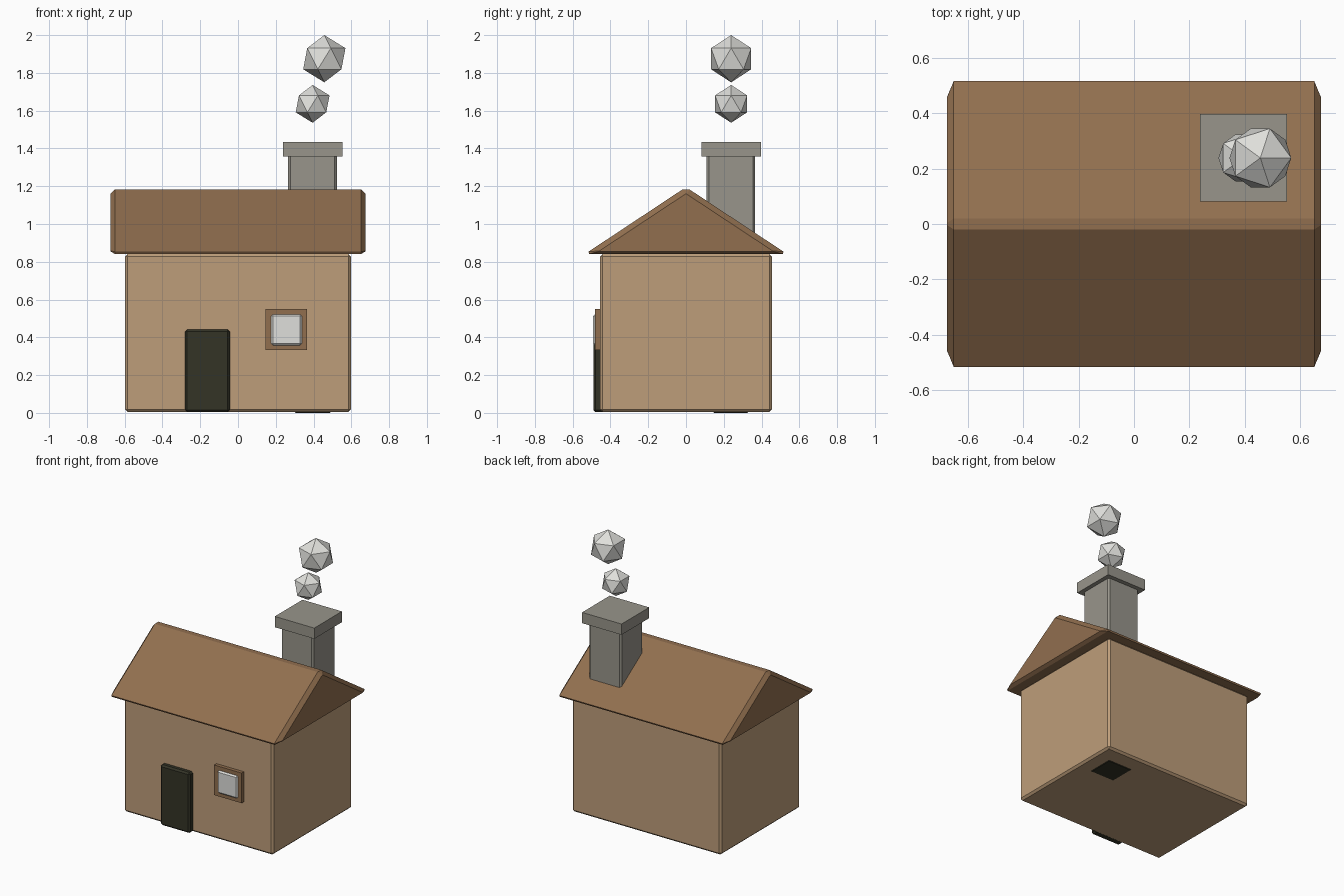
import bpy, bmesh

if "Cube" in bpy.data.objects:
    bpy.data.objects.remove(bpy.data.objects["Cube"])


def srgb(r, g, b):
    def lin(c):
        c /= 255
        return c / 12.92 if c <= 0.04045 else ((c + 0.055) / 1.055) ** 2.4
    return (lin(r), lin(g), lin(b), 1)


def material(name, rgb):
    m = bpy.data.materials.new(name)
    m.diffuse_color = srgb(*rgb)
    m.use_nodes = True
    m.node_tree.nodes["Principled BSDF"].inputs["Base Color"].default_value = m.diffuse_color
    return m


TAN = material("tan wall", (190, 158, 122))
BROWN = material("brown wood", (145, 111, 79))
GREY = material("grey stone", (152, 149, 139))
DARK = material("dark door", (51, 51, 38))
WHITE = material("pale white", (223, 223, 219))


def finish(name, bm, mat):
    bmesh.ops.recalc_face_normals(bm, faces=bm.faces)
    me = bpy.data.meshes.new(name)
    bm.to_mesh(me)
    bm.free()
    me.materials.append(mat)
    ob = bpy.data.objects.new(name, me)
    bpy.context.collection.objects.link(ob)
    return ob


def box(name, lo, hi, mat, bevel=0.0):
    """Box between two corners, with optional chamfered edges."""
    bm = bmesh.new()
    bmesh.ops.create_cube(bm, size=1)
    for v in bm.verts:
        v.co = [(l + h) / 2 + c * (h - l) for c, l, h in zip(v.co, lo, hi)]
    if bevel:
        bmesh.ops.bevel(bm, geom=bm.edges[:], offset=bevel, segments=1,
                        profile=0.5, affect='EDGES')
    return finish(name, bm, mat)


def loft(name, sections, mat):
    """Join (x, [(y, z), ...]) sections along x and cap the ends."""
    bm = bmesh.new()
    rings = [[bm.verts.new((x, y, z)) for y, z in pts] for x, pts in sections]
    for a, b in zip(rings, rings[1:]):
        for i in range(len(a)):
            j = (i + 1) % len(a)
            bm.faces.new((a[i], a[j], b[j], b[i]))
    bm.faces.new(rings[0])
    bm.faces.new(rings[-1])
    return finish(name, bm, mat)


# House body
box("walls", (-0.598, -0.455, 0.004), (0.598, 0.455, 0.842), TAN, 0.014)

# Gabled roof with chamfered ends and ridge
wide = [(-0.512, 0.842), (0.512, 0.842), (0.517, 0.853),
        (0.02, 1.182), (-0.02, 1.182), (-0.517, 0.853)]
end = [(-0.46, 0.855), (0.46, 0.855), (0.458, 0.858),
       (0.004, 1.158), (-0.004, 1.158), (-0.458, 0.858)]
loft("roof", [(-0.676, end), (-0.652, wide), (0.652, wide), (0.676, end)], BROWN)

# Chimney and its cap
box("chimney", (0.266, 0.109, 0.03), (0.524, 0.366, 1.37), GREY, 0.012)
box("chimney_cap", (0.238, 0.081, 1.357), (0.554, 0.397, 1.435), GREY)

# Dark hearth base showing under the floor, below the chimney
box("hearth_base", (0.292, 0.137, 0.0), (0.498, 0.338, 0.05), DARK, 0.012)

# Door and window
box("door", (-0.281, -0.491, 0.004), (-0.043, -0.43, 0.442), DARK, 0.012)
box("window_frame", (0.146, -0.481, 0.332), (0.366, -0.44, 0.55), BROWN)
box("window_pane", (0.176, -0.492, 0.358), (0.338, -0.45, 0.522), WHITE, 0.01)

# Smoke puffs
for name, x, z, r in (("smoke_small", 0.395, 1.636, 0.1),
                      ("smoke_large", 0.457, 1.875, 0.125)):
    bm = bmesh.new()
    bmesh.ops.create_icosphere(bm, subdivisions=1, radius=r)
    bmesh.ops.translate(bm, verts=bm.verts, vec=(x, 0.239, z))
    finish(name, bm, WHITE)
